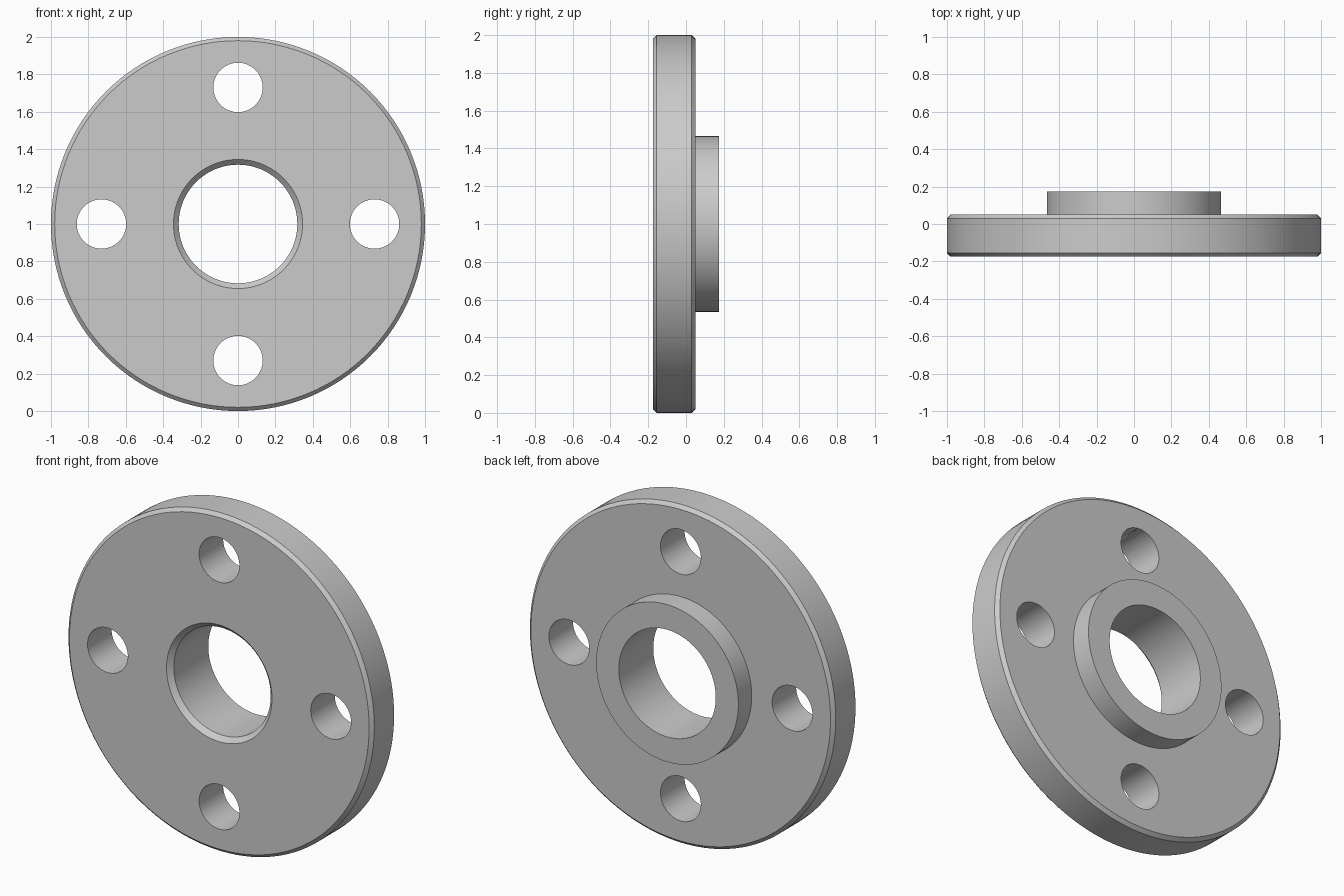
import bpy, bmesh
from math import pi, sin, cos
from mathutils import Vector

if "Cube" in bpy.data.objects:
    bpy.data.objects.remove(bpy.data.objects["Cube"])

SEGMENTS = 128
CENTRE = Vector((0, 0, 1))

# Flange: closed (radius, y) profile turned around the y axis
profile = [
    (0.345, -0.175), (0.98, -0.175), (1.0, -0.155),   # front face, front chamfer
    (1.0, 0.03), (0.98, 0.05),                        # rim, back chamfer
    (0.465, 0.05), (0.465, 0.175),                    # raised hub
    (0.317, 0.175), (0.317, -0.147),                  # bore, bore chamfer
]
bm = bmesh.new()
rings = []
for i in range(SEGMENTS):
    a = 2 * pi * i / SEGMENTS
    rings.append([bm.verts.new(CENTRE + Vector((r * cos(a), y, r * sin(a))))
                  for r, y in profile])
n = len(profile)
for i in range(SEGMENTS):
    p, q = rings[i], rings[(i + 1) % SEGMENTS]
    for j in range(n):
        k = (j + 1) % n
        bm.faces.new((p[j], p[k], q[k], q[j]))
bmesh.ops.recalc_face_normals(bm, faces=bm.faces)
mesh = bpy.data.meshes.new("flange")
bm.to_mesh(mesh)
bm.free()
flange = bpy.data.objects.new("flange", mesh)
bpy.context.collection.objects.link(flange)

# Four bolt holes
for i in range(4):
    a = i * pi / 2
    bpy.ops.mesh.primitive_cylinder_add(
        vertices=64, radius=0.132, depth=0.8, rotation=(pi / 2, 0, 0),
        location=CENTRE + 0.73 * Vector((cos(a), 0, sin(a))))
    cutter = bpy.context.object
    cutter.name = "bolt_hole_cutter"
    cutter.hide_render = True
    bpy.context.view_layer.objects.active = flange
    cut = flange.modifiers.new("bolt_hole", 'BOOLEAN')
    cut.operation = 'DIFFERENCE'
    cut.solver = 'EXACT'
    cut.object = cutter
    bpy.ops.object.modifier_apply(modifier=cut.name)
    bpy.data.objects.remove(cutter)

# Smooth round walls, sharp chamfers
bpy.ops.object.select_all(action='DESELECT')
flange.select_set(True)
bpy.context.view_layer.objects.active = flange
bpy.ops.object.shade_smooth_by_angle(angle=pi / 6)
